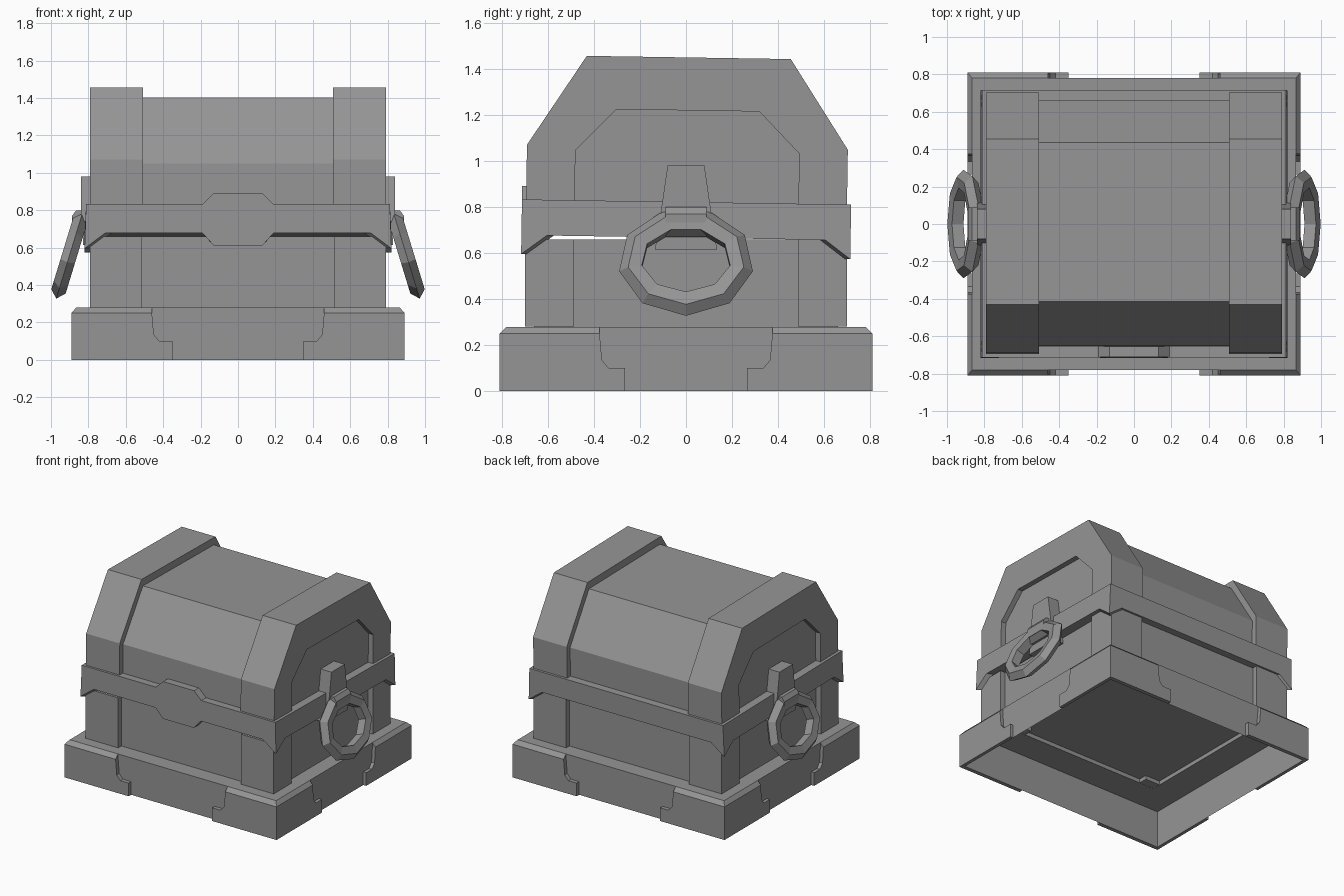
import bpy, bmesh, math
from mathutils import Matrix, Vector

if "Cube" in bpy.data.objects:
    bpy.data.objects.remove(bpy.data.objects["Cube"], do_unlink=True)

mat = bpy.data.materials.new("plain_grey")
mat.use_nodes = True
GREY = (0.3, 0.3, 0.3, 1)
mat.diffuse_color = GREY
mat.node_tree.nodes["Principled BSDF"].inputs["Base Color"].default_value = GREY

# The closed lid leans back by a fraction of a degree
PIVOT = Vector((0, 0, 0.67))
TILT = (Matrix.Translation(PIVOT) @ Matrix.Rotation(math.radians(-0.9), 4, 'X')
        @ Matrix.Translation(-PIVOT))


def finish(name, bm, tilt=False, recalc=True):
    if recalc:
        bmesh.ops.recalc_face_normals(bm, faces=bm.faces[:])
    if tilt:
        bm.transform(TILT)
    mesh = bpy.data.meshes.new(name)
    bm.to_mesh(mesh)
    bm.free()
    mesh.materials.append(mat)
    obj = bpy.data.objects.new(name, mesh)
    bpy.context.collection.objects.link(obj)
    return obj


def loft(name, a, b, tilt=False):
    """Solid between two matching outlines."""
    bm = bmesh.new()
    va = [bm.verts.new(p) for p in a]
    vb = [bm.verts.new(p) for p in b]
    bm.faces.new(va)
    bm.faces.new(vb[::-1])
    n = len(va)
    for i in range(n):
        j = (i + 1) % n
        bm.faces.new((va[j], va[i], vb[i], vb[j]))
    return finish(name, bm, tilt)


def prism_x(name, pts, x0, x1, tilt=False):
    return loft(name, [(x0, y, z) for y, z in pts], [(x1, y, z) for y, z in pts], tilt)


def prism_y(name, pts, y0, y1, tilt=False):
    return loft(name, [(x, y0, z) for x, z in pts], [(x, y1, z) for x, z in pts], tilt)


def box(name, x0, x1, y0, y1, z0, z1, tilt=False, open_bottom=False):
    bm = bmesh.new()
    bmesh.ops.create_cube(bm, size=1)
    for v in bm.verts:
        v.co = (x1 if v.co.x > 0 else x0, y1 if v.co.y > 0 else y0, z1 if v.co.z > 0 else z0)
    if open_bottom:
        bm.faces.ensure_lookup_table()
        low = [f for f in bm.faces if f.calc_center_median().z < z0 + 1e-5]
        bmesh.ops.delete(bm, geom=low, context='FACES')
    return finish(name, bm, tilt, not open_bottom)


def mirrored(pts):
    """Symmetric outline from its right half, listed top to bottom."""
    return pts + [(-u, v) for u, v in reversed(pts)]


# Hollow plinth with a shallow recess in its underside
bm = bmesh.new()
bmesh.ops.create_cube(bm, size=1)
for v in bm.verts:
    v.co = (v.co.x * 1.73, v.co.y * 1.56, 0.28 if v.co.z > 0 else 0)
low = [f for f in bm.faces if f.calc_center_median().z < 0.01]
bmesh.ops.delete(bm, geom=low, context='FACES')
top = [f for f in bm.faces if f.calc_center_median().z > 0.27]
bmesh.ops.inset_region(bm, faces=top, thickness=0.322)
ext = bmesh.ops.extrude_face_region(bm, geom=top)
bmesh.ops.delete(bm, geom=top, context='FACES_ONLY')
for v in [g for g in ext["geom"] if isinstance(g, bmesh.types.BMVert)]:
    v.co.z += 0.03
finish("plinth", bm, recalc=False)


# Stepped, chamfered plates wrapping each plinth corner
def corner_outline(foot, end, top):
    return [(foot, 0), (foot, 0.10), (foot + 0.07, 0.10), (foot + 0.10, 0.135),
            (foot + 0.11, 0.25), (foot + 0.11, top), (end, top), (end, 0)]


for sx in (1, -1):
    for sy in (1, -1):
        loft("plinth_corner_face",
             [(sx * u, sy * 0.81, z) for u, z in corner_outline(0.35, 0.89, 0.251)],
             [(sx * u, sy * 0.78, z) for u, z in corner_outline(0.35, 0.865, 0.28)])
        loft("plinth_corner_side",
             [(sx * 0.89, sy * u, z) for u, z in corner_outline(0.265, 0.81, 0.251)],
             [(sx * 0.865, sy * u, z) for u, z in corner_outline(0.265, 0.78, 0.28)])
        # Body corner posts
        xs = sorted((sx * 0.515, sx * 0.79))
        ys = sorted((sy * 0.487, sy * 0.70))
        box("body_post", *xs, *ys, 0.281, 0.66)

# Body panels
box("body", -0.75, 0.75, -0.66, 0.66, 0.28, 0.66, open_bottom=True)

# Lid: recessed core and two raised end frames
core = [(0.657, 0.667), (0.657, 1.04), (0.425, 1.395)]
prism_x("lid", mirrored(core), -0.75, 0.75, True)
frame = (mirrored([(0.697, 0.667), (0.697, 1.06), (0.443, 1.45)])
         + [(-0.486, 0.667), (-0.486, 1.04), (-0.31, 1.22),
            (0.31, 1.22), (0.486, 1.04), (0.486, 0.667)])
for s in (1, -1):
    prism_x("lid_end_frame", frame, s * 0.508, s * 0.79, True)

# Belt around the lid edge, dropping to points at the corners
box("belt_backing", -0.785, 0.785, -0.69, 0.69, 0.667, 0.822, True)


def belt_outline(end, top_end, bulge):
    half = [(top_end, 0.822), (end, 0.585), (end - 0.11, 0.667)]
    if bulge:
        half = [(0.13, 0.88), (0.19, 0.822)] + half + [(0.19, 0.667), (0.13, 0.60)]
    return mirrored(half)


for s in (1, -1):
    front = s < 0
    loft("belt_front" if front else "belt_back",
         [(x, s * 0.715, z) for x, z in belt_outline(0.82, 0.812, front)],
         [(x, s * 0.685, z) for x, z in belt_outline(0.785, 0.785, front)], True)
    loft("belt_side",
         [(s * (0.82 if z < 0.7 else 0.812), y, z) for y, z in belt_outline(0.715, 0.715, False)],
         [(s * 0.78, y, z) for y, z in belt_outline(0.685, 0.685, False)], True)
prism_y("clasp", mirrored([(0.13, 0.88), (0.19, 0.822), (0.19, 0.667), (0.13, 0.60)]),
        -0.714, -0.65, True)

# Side handles: mount plate, hook and faceted ring
SECTION = [(0.05, 0.0), (0.01, 0.04), (-0.05, 0.032), (-0.05, -0.032), (0.01, -0.04)]
SIDES = 9
LEAN = math.radians(17)
for s in (1, -1):
    prism_x("handle_mount", mirrored([(0.08, 0.98), (0.115, 0.74)]), s * 0.74, s * 0.84)
    prism_x("handle_mount_foot", mirrored([(0.115, 0.74), (0.135, 0.615)]), s * 0.74, s * 0.83)
    hook = [(0.80, 0.80), (0.865, 0.80), (0.887, 0.77), (0.885, 0.70), (0.85, 0.67), (0.80, 0.68)]
    prism_y("handle_hook", [(s * x, z) for x, z in hook], -0.088, 0.088)
    bm = bmesh.new()
    rings = []
    for i in range(SIDES):
        t = 2 * math.pi * i / SIDES
        ring = []
        for r, n in SECTION:
            y = (0.245 + r) * math.sin(t)
            d = (0.195 + r) * math.cos(t)
            x = 0.90 + d * math.sin(LEAN) + n * math.cos(LEAN)
            z = 0.562 - d * math.cos(LEAN) + n * math.sin(LEAN)
            ring.append(bm.verts.new((s * x, y, z)))
        rings.append(ring)
    m = len(SECTION)
    for i in range(SIDES):
        a, b = rings[i], rings[(i + 1) % SIDES]
        for k in range(m):
            q = (k + 1) % m
            bm.faces.new((a[k], a[q], b[q], b[k]))
    finish("handle_ring", bm)
